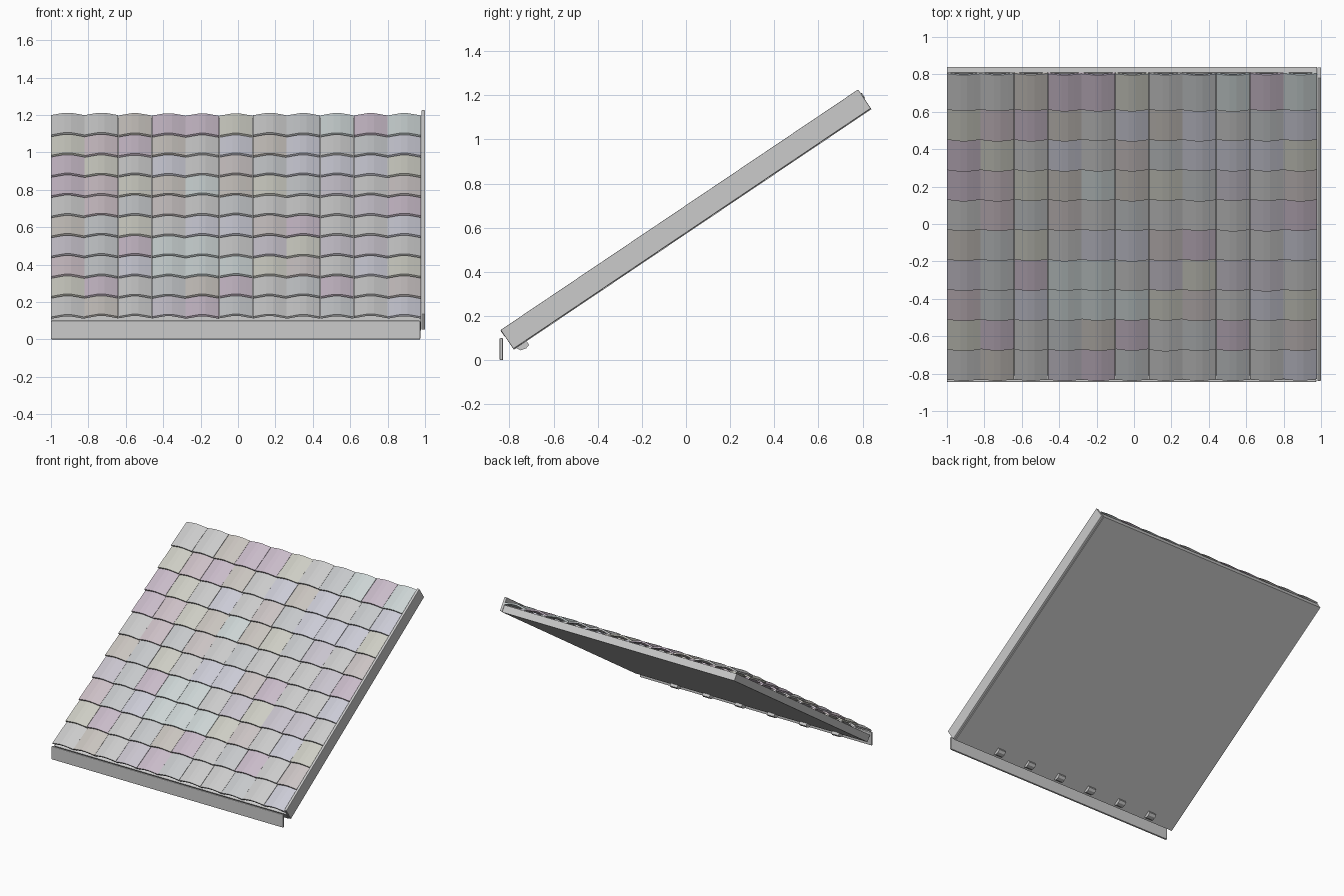
import bpy, bmesh, math, random, colorsys
from mathutils import Vector, Matrix

if "Cube" in bpy.data.objects:
    bpy.data.objects.remove(bpy.data.objects["Cube"])

random.seed(7)
PITCH = math.atan2(1.09, 1.62)
LENGTH = 1.953
# Slope frame: local x across, local y up the slope, local z off the slope
SLOPE = Matrix.Translation((0, -0.78, 0.047)) @ Matrix.Rotation(PITCH, 4, 'X')


def add_object(name, bm, matrix=Matrix.Identity(4)):
    bmesh.ops.recalc_face_normals(bm, faces=bm.faces)
    mesh = bpy.data.meshes.new(name)
    bm.to_mesh(mesh)
    bm.free()
    obj = bpy.data.objects.new(name, mesh)
    obj.matrix_world = matrix
    bpy.context.collection.objects.link(obj)
    return obj


def box(name, lo, hi, matrix=Matrix.Identity(4), bevel=0.0):
    lo, hi = Vector(lo), Vector(hi)
    bm = bmesh.new()
    bmesh.ops.create_cube(bm, size=1)
    bmesh.ops.scale(bm, vec=hi - lo, verts=bm.verts)
    bmesh.ops.translate(bm, vec=(lo + hi) / 2, verts=bm.verts)
    obj = add_object(name, bm, matrix)
    if bevel:
        mod = obj.modifiers.new("edge_bevel", 'BEVEL')
        mod.width, mod.segments = bevel, 2
    return obj


# Roof deck, gable board and eave board
box("roof_deck", (-1, 0, 0), (0.978, LENGTH, 0.053), SLOPE)
box("gable_board", (0.98, 0, 0.004), (1.0, LENGTH, 0.108), SLOPE, 0.004)
box("eave_board", (-1, -0.845, 0), (0.975, -0.829, 0.1), bevel=0.005)

# Small wedge-shaped rafter blocks under the eave
for i in range(6):
    x = -0.77 + 0.275 * i
    bm = bmesh.new()
    profile = [(0.01, 0.005), (0.024, -0.019), (0.05, -0.026), (0.07, -0.02), (0.07, 0.005)]
    face = bm.faces.new([bm.verts.new((x - 0.03, y, z)) for y, z in profile])
    ext = bmesh.ops.extrude_face_region(bm, geom=[face], use_keep_orig=True)
    moved = [v for v in ext["geom"] if isinstance(v, bmesh.types.BMVert)]
    bmesh.ops.translate(bm, vec=(0.06, 0, 0), verts=moved)
    add_object(f"rafter_block_{i + 1}", bm, SLOPE)

# Muted tile colours
palette = []
for i in range(12):
    mat = bpy.data.materials.new(f"tile_tint_{i + 1}")
    rgb = colorsys.hsv_to_rgb(i / 12, random.uniform(0.04, 0.15), random.uniform(0.58, 0.68))
    mat.diffuse_color = (*rgb, 1)
    mat.use_nodes = True
    mat.node_tree.nodes["Principled BSDF"].inputs["Base Color"].default_value = mat.diffuse_color
    palette.append(mat)

# Overlapping courses of arched tiles
COLS, ROWS, WIDTH, STEP = 11, 10, 0.18, 0.193
ARCH = [(0, 0), (0.2, 0.5), (0.4, 0.95), (0.6, 0.95), (0.8, 0.5), (1, 0)]
RISE, THICK = 0.016, 0.012


def add_tile(bm, x0, u0, lift, tint):
    rings = []
    for u, n in ((u0, 0.078), (u0 + 0.219, 0.058)):
        def curve(t):
            return [(x0 + a * (WIDTH - 0.0015), u, n + lift + h * RISE + t) for a, h in ARCH]
        rings.append([bm.verts.new(p) for p in curve(0) + curve(THICK)[::-1]])
    a, b = rings
    k, half = len(a), len(ARCH)
    faces = [bm.faces.new((a[i], a[(i + 1) % k], b[(i + 1) % k], b[i])) for i in range(k)]
    for ring in rings:
        faces += [bm.faces.new((ring[i], ring[i + 1], ring[k - 2 - i], ring[k - 1 - i]))
                  for i in range(half - 1)]
    for f in faces:
        f.material_index = tint


for r in range(ROWS):
    bm = bmesh.new()
    for c in range(COLS):
        add_tile(bm, -1 + c * WIDTH, r * STEP + random.uniform(-0.002, 0.002),
                 random.uniform(-0.0015, 0.0015), random.randrange(len(palette)))
    course = add_object(f"tile_course_{r + 1}", bm, SLOPE)
    for mat in palette:
        course.data.materials.append(mat)
